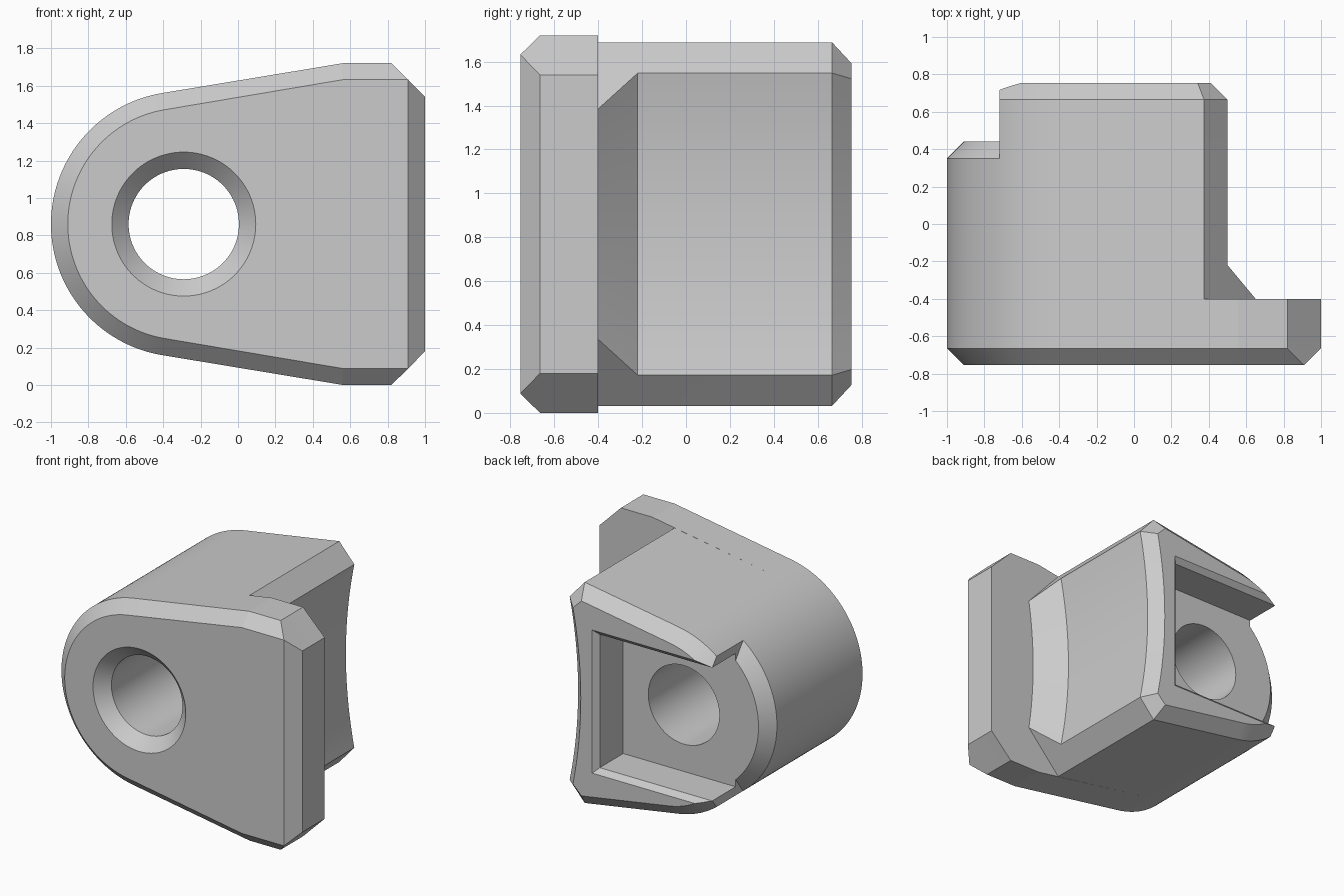
import bpy, bmesh, math

if "Cube" in bpy.data.objects:
    bpy.data.objects.remove(bpy.data.objects["Cube"], do_unlink=True)

CX, CZ = -0.29, 0.86          # axis of the hole and of the rounded end
R, CH = 0.71, 0.09            # rounded end radius, chamfer size
TILT = math.radians(9.3)      # slope of the flared sides

grey = bpy.data.materials.new("plain grey")
grey.use_nodes = True
grey.diffuse_color = (0.6, 0.6, 0.6, 1)
grey.node_tree.nodes["Principled BSDF"].inputs["Base Color"].default_value = (0.6, 0.6, 0.6, 1)


def flare(x, r):
    """Half height of the flared side at x."""
    return r / math.cos(TILT) + (x - CX) * math.tan(TILT)


def outline(r, upper, sag=0.0):
    """Mirrored profile: rounded end, upper corner points, optional concave edge."""
    half = math.pi / 2 + TILT
    start = math.pi / 2 + TILT
    steps = 72
    pts = []
    for i in range(steps + 1):
        a = start + (2 * math.pi - 2 * start) * i / steps
        pts.append((CX + r * math.cos(a), r * math.sin(a)))
    pts += [(x, -h) for x, h in upper]
    if sag:
        x, h = upper[-1]
        for i in range(1, 24):
            t = -1 + i / 12
            pts.append((x - sag * (1 - t * t), h * t))
    pts += [(x, h) for x, h in reversed(upper)]
    return pts


def loft(name, rings):
    """Solid through matching (y, profile) rings."""
    bm = bmesh.new()
    loops = [[bm.verts.new((x, y, CZ + h)) for x, h in pts] for y, pts in rings]
    n = len(loops[0])
    for a, b in zip(loops, loops[1:]):
        for i in range(n):
            j = (i + 1) % n
            bm.faces.new((a[i], a[j], b[j], b[i]))
    bm.faces.new(loops[0])
    bm.faces.new(loops[-1])
    bmesh.ops.remove_doubles(bm, verts=bm.verts, dist=1e-5)
    bmesh.ops.recalc_face_normals(bm, faces=bm.faces)
    mesh = bpy.data.meshes.new(name)
    bm.to_mesh(mesh)
    bm.free()
    ob = bpy.data.objects.new(name, mesh)
    bpy.context.collection.objects.link(ob)
    mesh.materials.append(grey)
    return ob


def circle(r, n=96):
    return [(CX + r * math.cos(2 * math.pi * i / n), r * math.sin(2 * math.pi * i / n))
            for i in range(n)]


def rect(x0, x1, h):
    return [(x0, -h), (x1, -h), (x1, h), (x0, h)]


def combine(target, other, operation):
    """Apply a boolean and remove the helper."""
    mod = target.modifiers.new(operation, "BOOLEAN")
    mod.operation, mod.solver, mod.object = operation, "EXACT", other
    bpy.context.view_layer.objects.active = target
    bpy.ops.object.modifier_apply(modifier=mod.name)
    bpy.data.objects.remove(other, do_unlink=True)


# Front plate with chamfered rim and clipped corners
plate = outline(R, [(0.56, 0.86), (0.82, 0.86), (1.0, 0.68)])
plate_face = outline(R - CH, [(0.56, 0.772), (0.91, 0.772), (0.91, 0.772)])
bracket = loft("bracket", [(-0.755, plate_face), (-0.665, plate), (-0.40, plate)])

# Deep body with concave side, sloped foot and chamfered back
shoulder = (0.375, flare(0.375, R))
foot = outline(R, [shoulder, (0.65, 0.525)], 0.04)
body = outline(R, [shoulder, (0.50, 0.688)], 0.07)
back = outline(R - CH, [(0.34, flare(0.34, R - CH)), (0.41, 0.662)], 0.065)
block = loft("body", [(-0.40, foot), (-0.22, body), (0.665, body), (0.755, back)])
combine(bracket, block, "UNION")

# Lowered rounded end with its own chamfer
notch = loft("notch_cutter", [(0.30, rect(-1.3, -0.72, 1.0)), (1.0, rect(-1.3, -0.72, 1.0))])
cone = loft("notch_core", [(0.25, circle(R + 0.10)), (0.44, circle(R - CH))])
combine(notch, cone, "DIFFERENCE")
combine(bracket, notch, "DIFFERENCE")

# Open-ended back pocket with bevelled rim
pocket = loft("pocket_cutter", [(0.44, rect(-1.3, 0.213, 0.50)),
                                (0.718, rect(-1.3, 0.213, 0.50)),
                                (0.818, rect(-1.3, 0.313, 0.60))])
combine(bracket, pocket, "DIFFERENCE")

# Through hole, countersunk at the front
hole = loft("hole_cutter", [(-0.80, circle(0.43)), (-0.665, circle(0.295)), (0.60, circle(0.295))])
combine(bracket, hole, "DIFFERENCE")

bpy.ops.object.select_all(action="DESELECT")
bracket.select_set(True)
bpy.context.view_layer.objects.active = bracket
bpy.ops.object.shade_smooth_by_angle(angle=math.radians(6))
